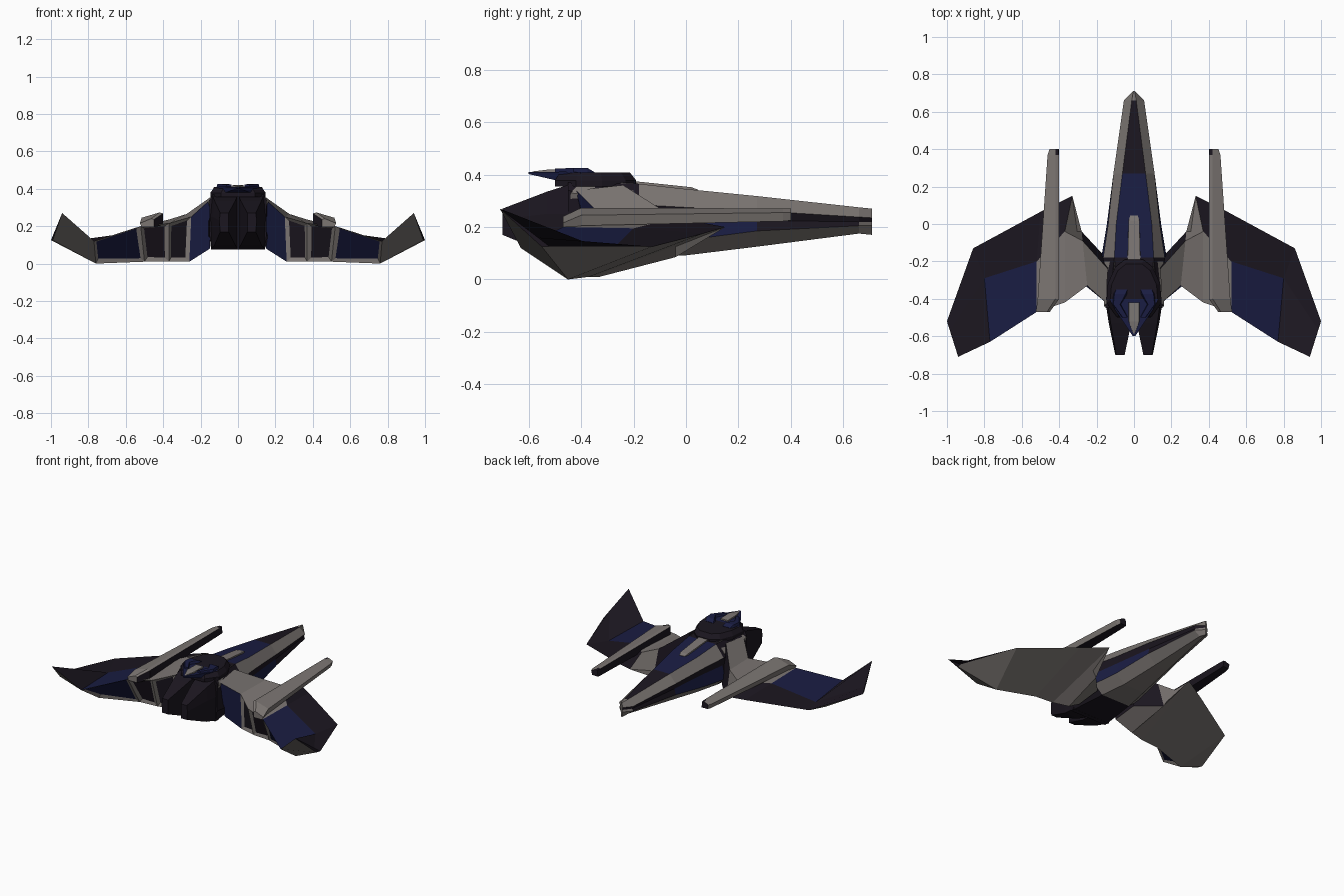
import bpy, bmesh
from mathutils import Vector


def mat(name, c):
    m = bpy.data.materials.new(name)
    m.diffuse_color = (*c, 1)
    return m


MATS = [mat("hull_grey", (.20, .18, .17)), mat("hull_dark", (.011, .008, .014)),
        mat("hull_blue", (.010, .012, .055))]
GREY, DARK, BLUE = 0, 1, 2


def finish(name, bm, mirror=False):
    bmesh.ops.remove_doubles(bm, verts=bm.verts, dist=0.0005)
    bmesh.ops.recalc_face_normals(bm, faces=bm.faces)
    me = bpy.data.meshes.new(name)
    bm.to_mesh(me)
    bm.free()
    for m in MATS:
        me.materials.append(m)
    ob = bpy.data.objects.new(name, me)
    bpy.context.collection.objects.link(ob)
    if mirror:
        ob.modifiers.new("mirror", 'MIRROR').use_mirror_merge = False
    return ob


def loft(bm, rings, color):
    """Bridge equal-sized closed rings and cap both ends; color(i, j) or an index."""
    col = color if callable(color) else (lambda i, j: color)
    vs = [[bm.verts.new(p) for p in r] for r in rings]
    n = len(rings[0])
    out = {}
    for i in range(len(vs) - 1):
        for j in range(n):
            k = (j + 1) % n
            f = bm.faces.new((vs[i][j], vs[i][k], vs[i + 1][k], vs[i + 1][j]))
            f.material_index = col(i, j)
            out[i, j] = f
    for i, r in ((0, vs[0]), (len(vs) - 2, vs[-1])):
        bm.faces.new(r).material_index = col(i, 0)
    return out


def section(y, pts):
    return [(x, y, z) for x, z in pts]


def part(name, rings, color, mirror=False):
    bm = bmesh.new()
    loft(bm, rings, color)
    return finish(name, bm, mirror)


# Fuselage: half sections from top edge to keel, mirrored into full rings
stations = [
    (.71, [(.004, .27), (.006, .235), (.006, .22), (.006, .205), (.004, .17)]),
    (.66, [(.012, .275), (.054, .238), (.046, .22), (.054, .205), (.012, .175)]),
    (.27, [(.062, .318), (.110, .262), (.100, .225), (.110, .185), (.050, .125)]),
    (.00, [(.095, .345), (.138, .275), (.130, .23), (.145, .150), (.080, .092)]),
    (-.18, [(.105, .365), (.165, .285), (.155, .23), (.175, .140), (.110, .083)]),
    (-.45, [(.135, .370), (.152, .340), (.152, .25), (.152, .150), (.140, .075)]),
]
rings = [section(y, h + [(-x, z) for x, z in reversed(h)]) for y, h in stations]


def hull_color(i, j):
    if i == 4:
        return DARK
    if j == 9:                                   # deck
        return GREY if i == 0 else DARK if i == 1 else BLUE
    if j in (1, 7) or (j in (2, 6) and i):       # recessed flanks
        return BLUE if i in (2, 3) and j in (2, 6) else DARK
    return GREY


part("fuselage", rings, hull_color)

# Twin engine blocks tapering to the stern
part("engine", [
    section(-.42, [(.0, .37), (.14, .37), (.152, .25), (.145, .075), (.0, .075)]),
    section(-.53, [(.015, .335), (.125, .335), (.135, .25), (.125, .10), (.015, .10)]),
    section(-.70, [(.05, .27), (.095, .27), (.10, .23), (.095, .17), (.05, .17)]),
], DARK, True)

# Wing: each station is leading edge, crown, trailing edge, belly
wing_st = [
    [(.15, -.18, .10), (.14, -.24, .36), (.15, -.42, .34), (.15, -.36, .08)],
    [(.28, -.04, .085), (.275, -.09, .265), (.25, -.33, .25), (.26, -.33, .01)],
    [(.33, .15, .20), (.37, -.04, .235), (.37, -.42, .215), (.37, -.36, .01)],
    [(.50, .065, .175), (.52, -.20, .195), (.52, -.47, .20), (.50, -.37, .01)],
    [(.86, -.13, .125), (.80, -.29, .105), (.77, -.63, .12), (.76, -.45, .0)],
    [(1.0, -.52, .125), (.985, -.565, .16), (.94, -.71, .27), (.99, -.55, .125)],
]
wing_cols = [[DARK, GREY, BLUE, GREY], [GREY, GREY, GREY, GREY], [DARK, GREY, GREY, GREY],
             [DARK, BLUE, GREY, GREY], [DARK, DARK, GREY, GREY]]
bm = bmesh.new()
faces = loft(bm, wing_st, lambda i, j: wing_cols[i][j])
# Recessed panels in the trailing faces
for i, c in ((1, DARK), (2, DARK), (3, BLUE)):
    f = faces[i, 2]
    bmesh.ops.recalc_face_normals(bm, faces=bm.faces)
    bmesh.ops.inset_individual(bm, faces=[f], thickness=.028, depth=-.012)
    f.material_index = c
finish("wing", bm, True)

# Long cannon lying along each wing, with a dark inner side and muzzle
part("cannon", [
    section(.40, [(.405, .268), (.420, .270), (.452, .255), (.445, .225), (.40, .225)]),
    section(.37, [(.402, .268), (.420, .271), (.462, .255), (.452, .222), (.40, .222)]),
    section(-.40, [(.400, .268), (.420, .273), (.515, .245), (.505, .205), (.40, .205)]),
    section(-.47, [(.450, .235), (.465, .240), (.525, .215), (.515, .195), (.45, .195)]),
], lambda i, j: DARK if j in (3, 4) or (i == 0 and j == 0) else GREY, True)

# Canopy stripe on the deck
part("canopy_stripe", [
    section(.045, [(-.02, .343), (.02, .343), (.02, .335), (-.02, .335)]),
    section(.02, [(-.028, .352), (.028, .352), (.03, .335), (-.03, .335)]),
    section(-.19, [(-.034, .374), (.034, .374), (.036, .35), (-.036, .35)]),
], GREY)


# Bridge: faceted dark cap on the rear deck
def outline(pts, z, s=1.0):
    full = pts + [(-x, y) for x, y in reversed(pts) if x > 0]
    return [(x * s, -.36 + (y + .36) * s, z) for x, y in full]


cap = [(.05, -.19), (.10, -.23), (.14, -.32), (.148, -.42), (.09, -.50)]
part("bridge_base", [outline(cap, .355), outline(cap, .378), outline(cap, .408, .86)], DARK)

# Swept stern blade with a grey centre fin
part("stern_blade", [
    section(-.40, [(-.13, .408), (.13, .408), (.12, .365), (-.12, .365)]),
    section(-.46, [(-.10, .411), (.10, .411), (.09, .37), (-.09, .37)]),
    section(-.60, [(-.006, .410), (.006, .410), (.006, .402), (-.006, .402)]),
], BLUE)
part("centre_fin", [
    section(-.42, [(-.028, .418), (.028, .418), (.032, .39), (-.032, .39)]),
    section(-.52, [(-.028, .420), (.028, .420), (.030, .39), (-.030, .39)]),
    section(-.585, [(-.004, .412), (.004, .412), (.006, .40), (-.006, .40)]),
], GREY)

# Raised blue arms on either side of the bridge
part("bridge_arm", [
    section(-.35, [(.035, .410), (.095, .410), (.10, .39), (.03, .39)]),
    section(-.375, [(.045, .425), (.105, .425), (.115, .39), (.03, .39)]),
    section(-.43, [(.075, .425), (.110, .425), (.120, .39), (.065, .39)]),
    section(-.50, [(.035, .423), (.060, .423), (.068, .39), (.03, .39)]),
], BLUE, True)

# Grey struts joining the bridge shoulders to the wing roots
part("shoulder_strut", [
    [(.10, -.20, .368), (.158, -.20, .305), (.150, -.20, .28), (.09, -.20, .33)],
    [(.13, -.40, .372), (.160, -.44, .330), (.150, -.44, .30), (.12, -.40, .34)],
], GREY, True)
